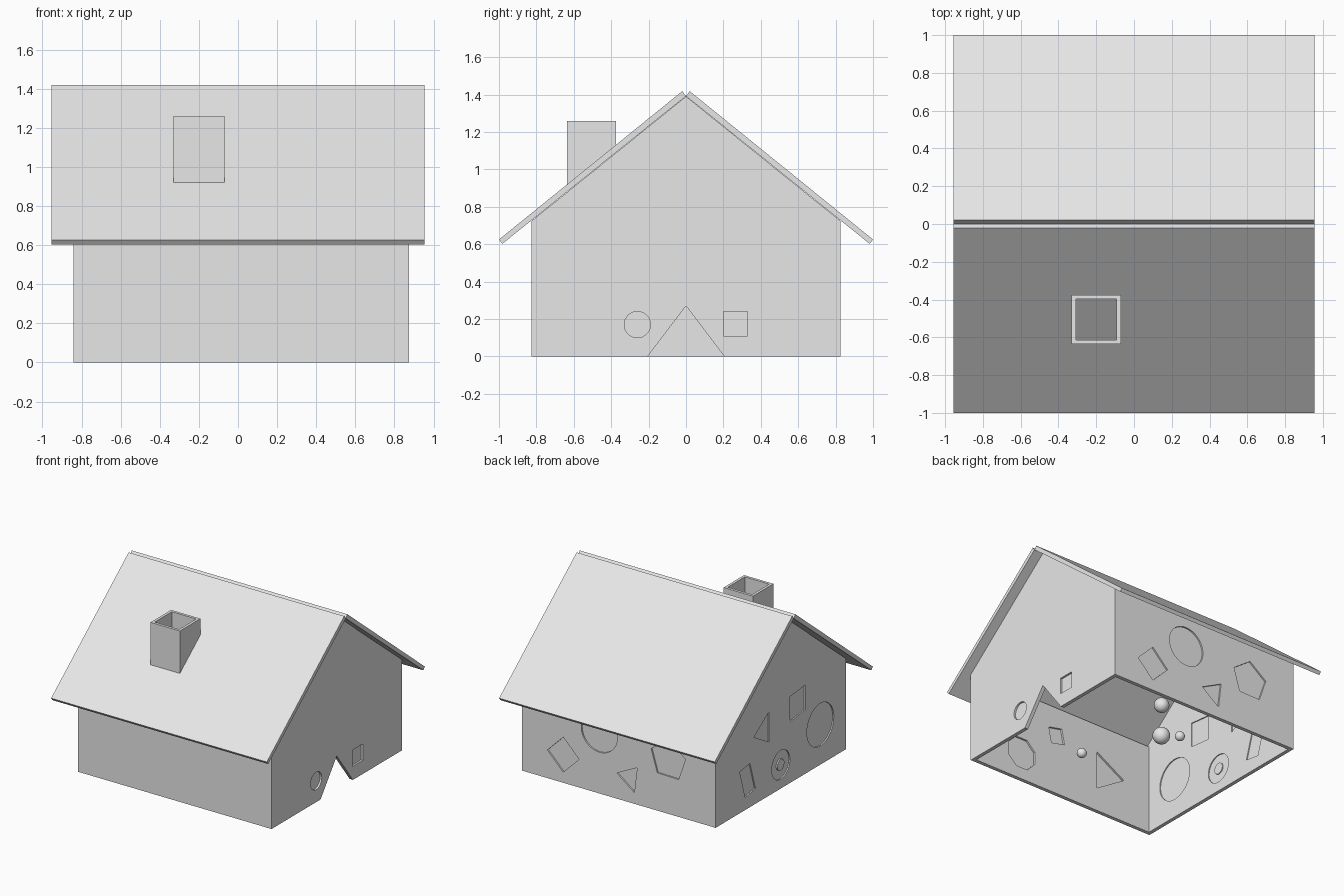
import bpy, bmesh, math
from mathutils import Matrix, Vector

if "Cube" in bpy.data.objects:
    bpy.data.objects.remove(bpy.data.objects["Cube"])

grey = bpy.data.materials.new("plain grey")
grey.diffuse_color = (0.8, 0.8, 0.8, 1)
grey.use_nodes = True
grey.node_tree.nodes["Principled BSDF"].inputs["Base Color"].default_value = grey.diffuse_color


def ngon(cu, cv, r, n=48, angle=0.0):
    a0 = math.radians(angle)
    return [(cu + r * math.cos(a0 + 2 * math.pi * i / n),
             cv + r * math.sin(a0 + 2 * math.pi * i / n)) for i in range(n)]


def add(name, mesh):
    ob = bpy.data.objects.new(name, mesh)
    mesh.materials.clear()
    mesh.materials.append(grey)
    bpy.context.collection.objects.link(ob)
    return ob


def panel(name, loops, axis, lo, hi):
    """Flat sheet from outlines (inner ones become holes), spanning lo..hi on the axis."""
    cu = bpy.data.curves.new(name + "_outline", 'CURVE')
    cu.dimensions = '2D'
    cu.fill_mode = 'BOTH'
    cu.extrude = (hi - lo) / 2
    for pts in loops:
        s = cu.splines.new('POLY')
        s.points.add(len(pts) - 1)
        for p, (u, v) in zip(s.points, pts):
            p.co = (u, v, 0, 1)
        s.use_cyclic_u = True
    tmp = bpy.data.objects.new(name + "_tmp", cu)
    bpy.context.collection.objects.link(tmp)
    bpy.context.view_layer.update()
    dg = bpy.context.evaluated_depsgraph_get()
    me = bpy.data.meshes.new_from_object(tmp.evaluated_get(dg))
    bpy.data.objects.remove(tmp)
    mid = (lo + hi) / 2
    if axis == 'X':
        m = Matrix(((0, 0, 1, mid), (1, 0, 0, 0), (0, 1, 0, 0), (0, 0, 0, 1)))
    else:
        m = Matrix(((1, 0, 0, 0), (0, 0, -1, mid), (0, 1, 0, 0), (0, 0, 0, 1)))
    me.transform(m)
    bm = bmesh.new()
    bm.from_mesh(me)
    bmesh.ops.remove_doubles(bm, verts=bm.verts, dist=1e-5)
    bmesh.ops.recalc_face_normals(bm, faces=bm.faces)
    bm.to_mesh(me)
    bm.free()
    for p in me.polygons:
        p.use_smooth = False
    return add(name, me)


def wall(name, outline, shapes, axis, lo, hi, plo, phi):
    """Wall with shaped openings, each closed by a thinner plate."""
    panel(name, [outline] + list(shapes.values()), axis, lo, hi)
    for key, pts in shapes.items():
        if key != "ring":
            panel(f"{name}_{key}_plate", [pts], axis, plo, phi)


EAVE, PEAK, W = 0.725, 1.39, 0.825
top = [(W, EAVE), (0, PEAK), (-W, EAVE)]

# Right gable wall with triangular doorway
wall("right_wall", [(-W, 0), (-0.205, 0), (0, 0.27), (0.205, 0), (W, 0)] + top,
     {"circle": ngon(-0.26, 0.17, 0.07),
      "square": ngon(0.265, 0.175, 0.092, 4, 45)},
     'X', 0.845, 0.875, 0.847, 0.860)

# Left gable wall
wall("left_wall", [(-W, 0), (W, 0)] + top,
     {"ring": ngon(0, 0.19, 0.115),
      "rhombus": [(0.52, 0.33), (0.39, 0.35), (0.32, 0.12), (0.45, 0.10)],
      "triangle": [(0.34, 0.54), (0.15, 0.67), (0.15, 0.43)],
      "square": [(-0.11, 0.69), (-0.31, 0.71), (-0.31, 0.51), (-0.12, 0.49)],
      "circle": ngon(-0.50, 0.32, 0.17)},
     'X', -0.84, -0.81, -0.830, -0.818)
panel("left_wall_ring_plate", [ngon(0, 0.19, 0.115), ngon(0, 0.19, 0.045)],
      'X', -0.830, -0.818)
panel("left_wall_ring_centre", [ngon(0, 0.19, 0.045)], 'X', -0.84, -0.81)

# Front and back walls
side = [(-0.81, 0), (0.845, 0), (0.845, EAVE), (-0.81, EAVE)]
wall("front_wall", side,
     {"octagon": ngon(0.41, 0.22, 0.135, 8, 22.5),
      "square": ngon(0.075, 0.49, 0.09, 4, 33),
      "triangle": [(-0.31, 0.50), (-0.57, 0.35), (-0.31, 0.19)]},
     'Y', -W, -W + 0.03, -W, -W + 0.015)
wall("back_wall", side,
     {"square": ngon(0.51, 0.225, 0.14, 4, 0),
      "circle": ngon(0.19, 0.49, 0.16),
      "triangle": [(0.035, 0.205), (-0.145, 0.295), (-0.12, 0.09)],
      "pentagon": ngon(-0.42, 0.43, 0.16, 5, 163)},
     'Y', W - 0.03, W, W - 0.022, W - 0.012)

# Roof slabs, mirrored about the ridge
for name, s in (("front_roof", -1), ("back_roof", 1)):
    panel(name, [[(0, 1.392), (s * 0.02, 1.418), (s * 1.0, 0.625), (s * 0.982, 0.602)]],
          'X', -0.955, 0.955)

# Hollow chimney, its foot cut along the roof slope
x0, x1, y0, y1, t = -0.33, -0.07, -0.635, -0.375, 0.022
bm = bmesh.new()
rings = []
for d in (0, t):
    pts = [(x0 + d, y0 + d), (x1 - d, y0 + d), (x1 - d, y1 - d), (x0 + d, y1 - d)]
    rings.append([bm.verts.new((x, y, 1.43 + 0.809 * y)) for x, y in pts])
    rings.append([bm.verts.new((x, y, 1.26)) for x, y in pts])
ob_, ot, ib, it = rings
for a, b in ((ob_, ot), (ot, it), (it, ib), (ib, ob_)):
    for i in range(4):
        j = (i + 1) % 4
        bm.faces.new((a[i], a[j], b[j], b[i]))
bmesh.ops.recalc_face_normals(bm, faces=bm.faces)
me = bpy.data.meshes.new("chimney")
bm.to_mesh(me)
bm.free()
add("chimney", me)

# Loose balls lying inside
for i, (x, y, r) in enumerate([(-0.04, 0.265, 0.065), (0.255, 0.62, 0.057),
                               (-0.118, 0.384, 0.037), (0.275, -0.27, 0.037)]):
    bm = bmesh.new()
    bmesh.ops.create_uvsphere(bm, u_segments=32, v_segments=16, radius=r,
                              matrix=Matrix.Translation(Vector((x, y, r))))
    for f in bm.faces:
        f.smooth = True
    me = bpy.data.meshes.new(f"ball_{i + 1}")
    bm.to_mesh(me)
    bm.free()
    add(f"ball_{i + 1}", me)
